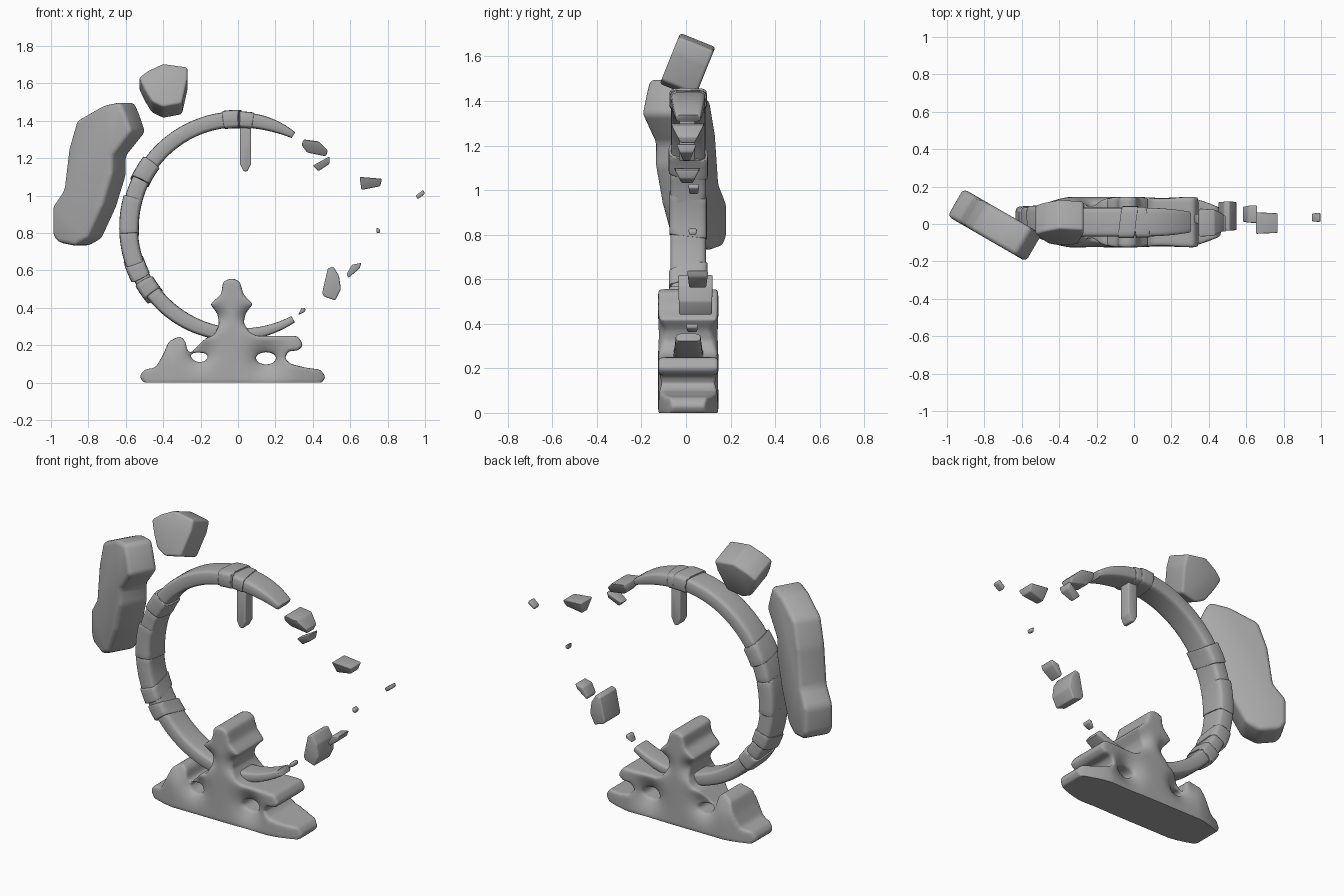
import bpy
import bmesh
from math import cos, sin, radians, exp, pi
from mathutils import Matrix, Vector

cube = bpy.data.objects.get("Cube")
if cube:
    bpy.data.objects.remove(cube, do_unlink=True)

stone = bpy.data.materials.new("grey stone")
stone.use_nodes = True
stone.diffuse_color = (0.4, 0.4, 0.4, 1)
stone.node_tree.nodes["Principled BSDF"].inputs["Base Color"].default_value = (0.4, 0.4, 0.4, 1)

CENTRE_Y = 0.01


def activate(obj):
    bpy.ops.object.select_all(action="DESELECT")
    obj.select_set(True)
    bpy.context.view_layer.objects.active = obj


def finish(name, bm, angle=40):
    """Turn a bmesh into a smooth-shaded stone object."""
    bmesh.ops.recalc_face_normals(bm, faces=bm.faces)
    mesh = bpy.data.meshes.new(name)
    bm.to_mesh(mesh)
    bm.free()
    mesh.materials.append(stone)
    obj = bpy.data.objects.new(name, mesh)
    bpy.context.collection.objects.link(obj)
    activate(obj)
    bpy.ops.object.shade_smooth_by_angle(angle=radians(angle))
    return obj


def chunk(name, outline, y0, y1, bevel, taper=1.0, matrix=None):
    """Bevelled rock from an x-z outline in hundredths; taper thins its underside."""
    bm = bmesh.new()
    heights = [z for x, z in outline]
    low, span = min(heights), max(heights) - min(heights)
    mid, half = (y0 + y1) / 2, (y1 - y0) / 2
    rings = []
    for side in (-1, 1):
        ring = []
        for x, z in outline:
            k = taper + (1 - taper) * (z - low) / span
            ring.append(bm.verts.new((x / 100, mid + side * half * k, z / 100)))
        bm.faces.new(ring)
        rings.append(ring)
    n = len(outline)
    for i in range(n):
        j = (i + 1) % n
        bm.faces.new((rings[0][i], rings[0][j], rings[1][j], rings[1][i]))
    if matrix:
        bm.transform(matrix)
    bmesh.ops.recalc_face_normals(bm, faces=bm.faces)
    bmesh.ops.bevel(bm, geom=bm.edges[:], offset=bevel, segments=3, profile=0.5,
                    affect="EDGES", clamp_overlap=True)
    return finish(name, bm)


def arc_piece(name, start, end, inner, outer, half_width, skew=0, taper_start=1, taper_end=1):
    """Part of the ring: a rounded rectangle swept about the ring centre."""
    bm = bmesh.new()
    steps = max(3, int((end - start) / 3))
    corners = 24
    mid, half = (inner + outer) / 2, (outer - inner) / 2
    rings = []
    for i in range(steps + 1):
        t = i / steps
        shrink = 1 - (1 - taper_start) * (1 - t) ** 2 - (1 - taper_end) * t ** 2
        ring = []
        for c in range(corners):
            u, v = cos(2 * pi * c / corners), sin(2 * pi * c / corners)
            u = abs(u) ** 0.4 * (1 if u > 0 else -1)
            v = abs(v) ** 0.4 * (1 if v > 0 else -1)
            r = mid + u * half * shrink
            a = radians(start + (end - start) * t + skew * v)
            ring.append(bm.verts.new((r * cos(a), CENTRE_Y + v * half_width * (1 + shrink) / 2,
                                      0.83 + r * sin(a))))
        rings.append(ring)
    for a, b in zip(rings, rings[1:]):
        for c in range(corners):
            d = (c + 1) % corners
            bm.faces.new((a[c], a[d], b[d], b[c]))
    caps = [bm.faces.new(rings[0]), bm.faces.new(rings[-1])]
    # soften the end rims
    rim = list({e for f in caps for e in f.edges})
    bmesh.ops.bevel(bm, geom=rim, offset=0.006, segments=2, profile=0.5, affect="EDGES")
    return finish(name, bm)


# Broken ring, from the upper tip round to the lower tip
arc_piece("ring_upper_tip", 59, 86, 0.535, 0.615, 0.077, 0, 0.45, 1)
arc_piece("ring_top_band_left", 83, 90, 0.532, 0.62, 0.082, 1)
arc_piece("ring_top_band_right", 89, 97, 0.53, 0.628, 0.085, -1)
arc_piece("ring_upper_arc", 95, 146, 0.535, 0.62, 0.077)
arc_piece("ring_shoulder_band", 144, 155, 0.525, 0.632, 0.088, 1.5)
arc_piece("ring_side_upper", 153, 167, 0.53, 0.625, 0.08, -1)
arc_piece("ring_side_middle", 165, 184, 0.53, 0.635, 0.084, 1)
arc_piece("ring_side_lower", 182, 200, 0.535, 0.635, 0.08, -1)
arc_piece("ring_low_band_upper", 198, 206, 0.53, 0.64, 0.087, -2)
arc_piece("ring_low_link", 204, 213, 0.535, 0.625, 0.078)
arc_piece("ring_low_band_lower", 211, 219, 0.525, 0.632, 0.087, 2)
arc_piece("ring_lower_arc", 217, 301, 0.53, 0.615, 0.077, 0, 1, 0.45)

# Shard hanging from the top of the ring
chunk("hanging_shard", [(1, 137), (7, 137), (7, 117), (5, 113), (3, 113), (1, 117)],
      -0.03, 0.04, 0.006)

# Large floating slab, turned to one side
slab = [(-23, 79), (-23, 94), (-16, 103), (-13, 125), (-8, 140), (8, 148), (19, 150), (22, 144),
        (26, 134), (14, 121), (14, 111), (8, 94), (-1, 77), (-9, 73), (-20, 75)]
chunk("floating_slab", slab, -0.085, 0.085, 0.028,
      matrix=Matrix.Translation((-0.755, 0, 0)) @ Matrix.Rotation(radians(-30), 4, "Z"))

# Floating boulder above the ring, leaning back
boulder = [(-13, 5), (-8, 9), (0, 13), (13, 11), (13, 4), (10, -10), (0, -12), (-6, -9), (-10, -2)]
chunk("floating_boulder", boulder, -0.085, 0.085, 0.014,
      matrix=Matrix.Translation((-0.4, 0.005, 1.555)) @ Matrix.Rotation(radians(-22), 4, "X"))

# Fragments drifting where the ring has broken
fragments = [
    ([(35, 130), (43, 129), (48, 124), (47, 121), (37, 123), (34, 127)], -0.07, 0.085, 0.4),
    ([(40, 116), (49, 121), (49, 117), (43, 113)], -0.045, 0.05, 0.3),
    ([(65, 110), (77, 109), (76, 105), (66, 103)], -0.055, 0.065, 0.4),
    ([(95, 100), (99, 103), (100, 101), (96, 98)], 0.01, 0.06, 0.8),
    ([(74, 83), (76, 82), (76, 80), (74, 80)], 0.01, 0.05, 0.8),
    ([(58, 58), (61, 63), (66, 64), (65, 61), (59, 56)], 0.005, 0.1, 0.8),
    ([(45, 48), (48, 61), (51, 62), (54, 57), (55, 50), (52, 44), (46, 46)], -0.035, 0.12, 0.95),
    ([(32, 36), (34, 40), (36, 40), (36, 38)], 0, 0.055, 0.8),
]
for number, (outline, y0, y1, taper) in enumerate(fragments):
    chunk(f"fragment_{number}", outline, y0, y1, 0.007, taper)

# Eroded rock base: closed outline plus an eye-shaped hole
base_outline = [(-53, 3), (-50, 7), (-44, 8), (-40, 15), (-37, 22), (-31, 25), (-28, 22), (-27, 16),
                (-23, 11), (-18, 11), (-15, 14), (-18, 16), (-25, 16), (-23, 18), (-17, 24), (-13, 25),
                (-10, 31), (-11, 37), (-15, 42), (-9, 47), (-8, 54), (-3, 56), (1, 54), (3, 47),
                (8, 42), (4, 37), (3, 32), (6, 27), (10, 25), (32, 25), (35, 20), (32, 17), (27, 17),
                (25, 13), (28, 10), (36, 8), (44, 7), (47, 3), (44, -1), (-49, -1)]
hole = [(15 + 6 * cos(k * pi / 4), 13 + 3.5 * sin(k * pi / 4)) for k in range(8)]

curve = bpy.data.curves.new("rock_base", "CURVE")
curve.dimensions = "2D"
curve.fill_mode = "BOTH"
curve.extrude = 0.135
for points in (base_outline, hole):
    spline = curve.splines.new("POLY")
    spline.points.add(len(points) - 1)
    for point, (x, z) in zip(spline.points, points):
        point.co = (x / 100, z / 100, 0, 1)
    spline.use_cyclic_u = True
base_curve = bpy.data.objects.new("rock_base_profile", curve)
bpy.context.collection.objects.link(base_curve)
activate(base_curve)
bpy.ops.object.convert(target="MESH")
profile = bpy.context.view_layer.objects.active
bm = bmesh.new()
bm.from_mesh(profile.data)
bpy.data.objects.remove(profile, do_unlink=True)
bmesh.ops.remove_doubles(bm, verts=bm.verts, dist=0.0005)
for v in bm.verts:
    v.co = Vector((v.co.x, -v.co.z, v.co.y))
base = finish("rock_base", bm)

# Melt the extrusion into weathered stone
remesh = base.modifiers.new("remesh", "REMESH")
remesh.mode = "VOXEL"
remesh.voxel_size = 0.011
remesh.use_smooth_shade = True
smooth = base.modifiers.new("smooth", "SMOOTH")
smooth.factor = 0.5
smooth.iterations = 10
for modifier in ("remesh", "smooth"):
    bpy.ops.object.modifier_apply(modifier=modifier)

# Hollow the faces around the openings and narrow both ends
hollows = [(0.15, 0.13, 0.08, 0.35), (-0.21, 0.16, 0.07, 0.35), (-0.32, 0.26, 0.08, 0.35),
           (-0.12, 0.35, 0.05, 0.3), (0.06, 0.35, 0.05, 0.3)]
for v in base.data.vertices:
    x, y, z = v.co
    scale = 1.0
    for hx, hz, radius, depth in hollows:
        scale -= depth * exp(-((x - hx) ** 2 + (z - hz) ** 2) / radius ** 2)
    t = min(1, max(0, (abs(x + 0.035) - 0.3) / 0.2))
    if z < 0.16 or x < 0:
        scale *= 1 - 0.45 * t ** 1.5
    v.co = (x, CENTRE_Y + y * scale, max(z, 0))
if not base.data.materials:
    base.data.materials.append(stone)
activate(base)
bpy.ops.object.shade_smooth_by_angle(angle=radians(60))
